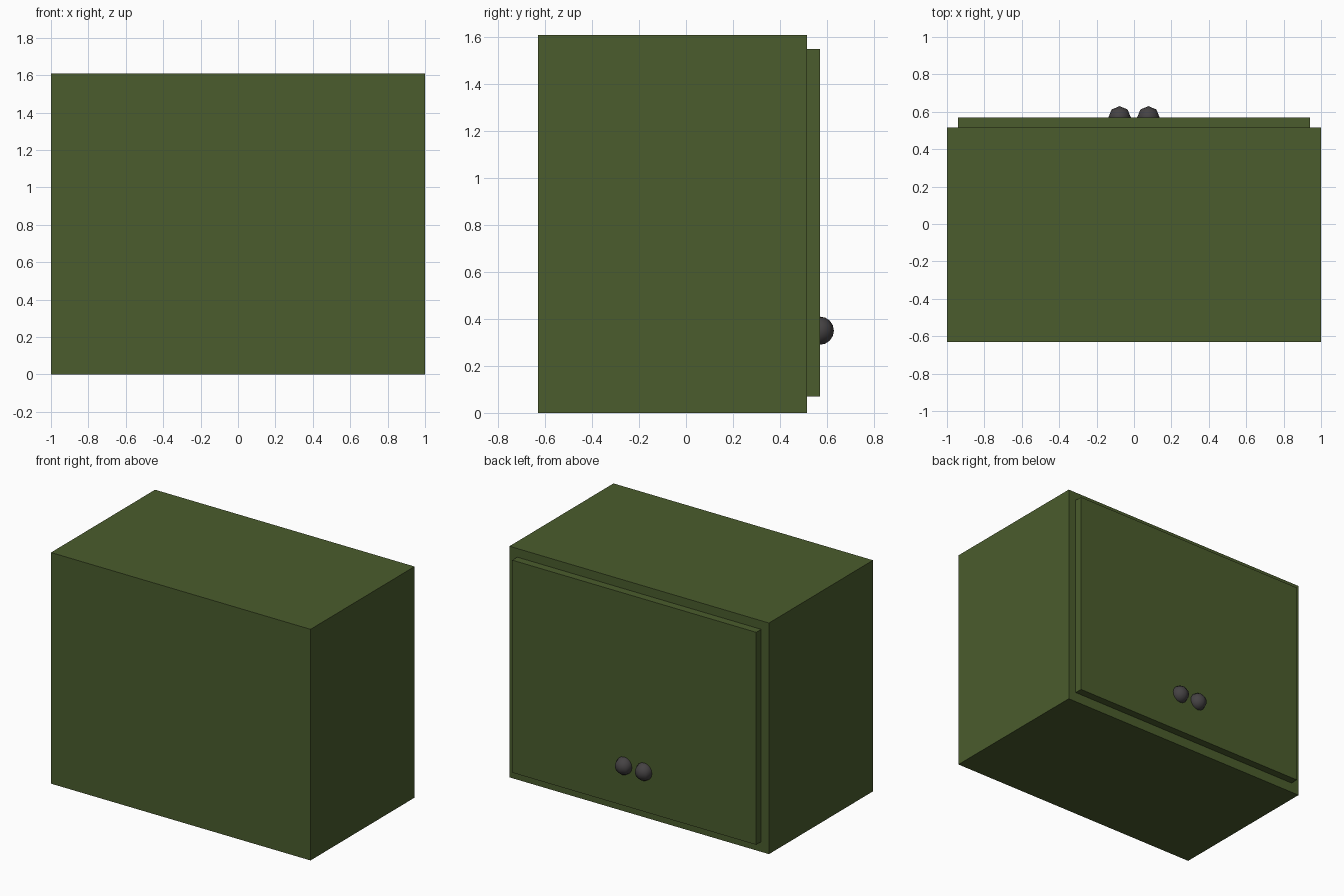
import bpy

if "Cube" in bpy.data.objects:
    bpy.data.objects.remove(bpy.data.objects["Cube"])


def material(name, rgb):
    m = bpy.data.materials.new(name)
    m.diffuse_color = (*rgb, 1)
    m.use_nodes = True
    m.node_tree.nodes["Principled BSDF"].inputs["Base Color"].default_value = m.diffuse_color
    return m


green = material("olive_green", (0.069, 0.107, 0.026))
grey = material("dark_grey", (0.06, 0.055, 0.057))


def box(name, lo, hi, mat):
    bpy.ops.mesh.primitive_cube_add(size=1, location=[(a + b) / 2 for a, b in zip(lo, hi)])
    ob = bpy.context.object
    ob.name = name
    ob.scale = [b - a for a, b in zip(lo, hi)]
    bpy.ops.object.transform_apply(location=False, rotation=False, scale=True)
    ob.data.materials.append(mat)


# Cabinet body and raised door panel on the +y side
box("cabinet_body", (-1, -0.63, 0), (1, 0.515, 1.61), green)
box("door_panel", (-0.94, 0.515, 0.07), (0.94, 0.57, 1.55), green)

# Pair of round low-poly knobs, half sunk into the door
for side, x in (("left", -0.077), ("right", 0.077)):
    bpy.ops.mesh.primitive_uv_sphere_add(segments=8, ring_count=8, radius=0.06,
                                         location=(x, 0.57, 0.35))
    knob = bpy.context.object
    knob.name = side + "_knob"
    knob.data.materials.append(grey)
    bpy.ops.object.shade_smooth()
